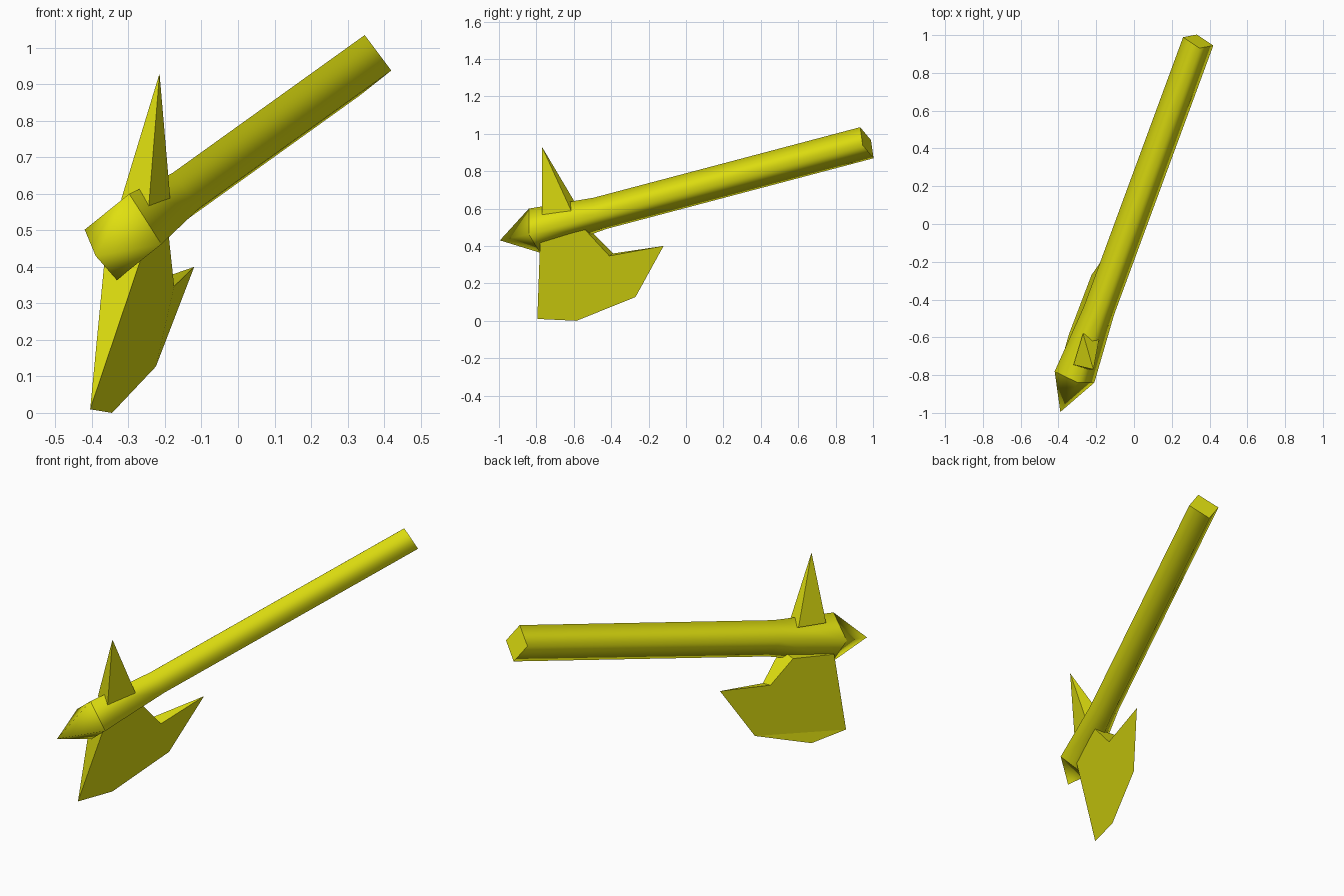
import bpy
import bmesh
from mathutils import Vector

if "Cube" in bpy.data.objects:
    bpy.data.objects.remove(bpy.data.objects["Cube"])

yellow = bpy.data.materials.new("yellow")
yellow.diffuse_color = (0.74, 0.74, 0.005, 1)
yellow.use_nodes = True
yellow.node_tree.nodes["Principled BSDF"].inputs["Base Color"].default_value = yellow.diffuse_color


def build(name, verts, faces, smooth=False, sharp_rings=()):
    """Make a mesh part; edges whose two ends lie in one sharp ring stay hard."""
    me = bpy.data.meshes.new(name)
    me.from_pydata([tuple(v) for v in verts], [], faces)
    bm = bmesh.new()
    bm.from_mesh(me)
    bmesh.ops.recalc_face_normals(bm, faces=bm.faces)
    for f in bm.faces:
        f.smooth = smooth and len(f.verts) < 5
    for e in bm.edges:
        ids = {v.index for v in e.verts}
        if any(ids <= set(r) for r in sharp_rings):
            e.smooth = False
    bm.to_mesh(me)
    bm.free()
    me.materials.append(yellow)
    ob = bpy.data.objects.new(name, me)
    bpy.context.collection.objects.link(ob)
    return ob


# Shaft: square rings swept along the tilted axis, wider at the head, with a point
head = Vector((-0.315, -0.81, 0.482))
tail = Vector((0.34, 0.967, 0.952))
neck = head.lerp(tail, 0.197)
u_thin, v_thin = Vector((0.007, -0.036, 0.083)), Vector((0.08, -0.022, -0.014))
u_wide, v_wide = Vector((0.017, -0.03, 0.118)), Vector((0.105, -0.03, -0.02))


def ring(c, u, v):
    return [c + u, c + v, c - u, c - v]


verts = ring(head, u_wide, v_wide) + ring(neck, u_thin, v_thin) + ring(tail, u_thin, v_thin)
verts.append(Vector((-0.39, -0.995, 0.43)))
faces = [(8, 9, 10, 11)]
for i in range(4):
    j = (i + 1) % 4
    faces += [(12, i, j), (i, j, j + 4, i + 4), (i + 4, j + 4, j + 8, i + 8)]
build("shaft", verts, faces, True, [range(4), range(8, 12)])

# Spike: tall pyramid on the upper side of the head
build("spike",
      [(-0.245, -0.77, 0.56), (-0.185, -0.61, 0.58), (-0.27, -0.58, 0.61),
       (-0.32, -0.745, 0.585), (-0.215, -0.77, 0.93)],
      [(0, 1, 2, 3)] + [(i, (i + 1) % 4, 4) for i in range(4)])

# Blade: wedge, thick at the shaft and meeting at a thin cutting edge
right = [(-0.265, -0.78, 0.425), (-0.19, -0.54, 0.487), (-0.175, -0.41, 0.347)]
left = [(-0.365, -0.75, 0.425), (-0.29, -0.505, 0.475), (-0.235, -0.39, 0.36)]
edge = [(-0.12, -0.12, 0.40), (-0.225, -0.27, 0.127), (-0.345, -0.585, 0.0),
        (-0.405, -0.795, 0.01)]
build("blade", right + left + edge,
      [(0, 1, 2, 6, 7, 8, 9), (3, 4, 5, 6, 7, 8, 9),
       (0, 3, 9), (0, 1, 4, 3), (1, 2, 5, 4), (2, 6, 5)])
